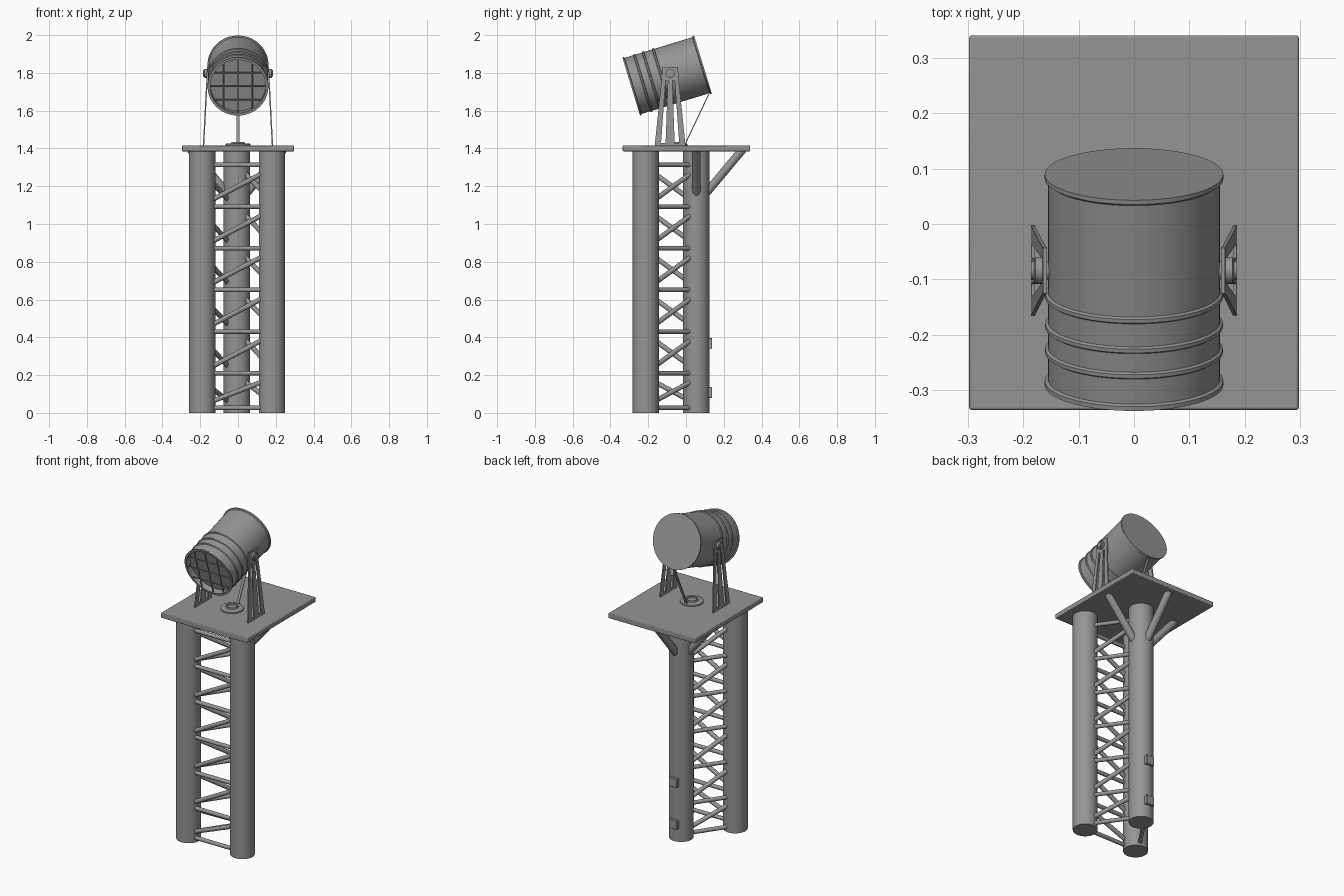
import bpy, bmesh, math
from mathutils import Vector, Matrix

cube = bpy.data.objects.get("Cube")
if cube:
    bpy.data.objects.remove(cube, do_unlink=True)

steel = bpy.data.materials.new("grey_steel")
steel.use_nodes = True
steel.diffuse_color = (0.3, 0.3, 0.3, 1)
steel.node_tree.nodes["Principled BSDF"].inputs["Base Color"].default_value = (0.3, 0.3, 0.3, 1)


def finish(name, bm):
    bmesh.ops.recalc_face_normals(bm, faces=bm.faces)
    mesh = bpy.data.meshes.new(name)
    bm.to_mesh(mesh)
    bm.free()
    mesh.shade_smooth()
    mesh.set_sharp_from_angle(angle=math.radians(35))
    mesh.materials.append(steel)
    obj = bpy.data.objects.new(name, mesh)
    bpy.context.collection.objects.link(obj)
    return obj


def add_rod(bm, a, b, r, sides=16):
    a, b = Vector(a), Vector(b)
    turn = (b - a).to_track_quat('Z', 'Y').to_matrix().to_4x4()
    bmesh.ops.create_cone(bm, cap_ends=True, segments=sides, radius1=r, radius2=r,
                          depth=(b - a).length,
                          matrix=Matrix.Translation((a + b) / 2) @ turn)


def rods(name, ends, r, sides=16):
    bm = bmesh.new()
    for a, b in ends:
        add_rod(bm, a, b, r, sides)
    return finish(name, bm)


def box(name, low, high, bevel=0):
    low, high = Vector(low), Vector(high)
    bm = bmesh.new()
    bmesh.ops.create_cube(bm, size=1, matrix=Matrix.Translation((low + high) / 2)
                          @ Matrix.Diagonal((*(high - low), 1)))
    obj = finish(name, bm)
    if bevel:
        mod = obj.modifiers.new("soft_edges", 'BEVEL')
        mod.width, mod.segments = bevel, 2
    return obj


def lathe(name, profile, matrix, sides=64):
    # Revolve (radius, height) points about the local z axis
    bm = bmesh.new()
    verts = [bm.verts.new((r, 0, h)) for r, h in profile]
    edges = [bm.edges.new(pair) for pair in zip(verts, verts[1:])]
    bmesh.ops.spin(bm, geom=verts + edges, axis=(0, 0, 1), cent=(0, 0, 0),
                   angle=math.tau, steps=sides)
    bmesh.ops.remove_doubles(bm, verts=bm.verts, dist=1e-5)
    bmesh.ops.transform(bm, matrix=matrix, verts=bm.verts)
    return finish(name, bm)


# Tower columns
deck_low, deck_top = 1.385, 1.415
feet = {"right_column": Vector((-0.19, -0.213, 0)),
        "left_column": Vector((0.18, -0.213, 0)),
        "rear_column": Vector((-0.006, 0.055, 0))}
for name, foot in feet.items():
    rods(name, [(foot, foot + Vector((0, 0, deck_low)))], 0.07, 48)

# Lattice between neighbouring columns
levels = [0.026] + [0.21 + 0.2205 * i for i in range(6)]
corners = list(feet.values())
centre = sum(corners, Vector()) / 3
for i, side in enumerate(("front", "left", "right")):
    a, b = corners[i], corners[(i + 1) % 3]
    out = ((a + b) / 2 - centre).normalized() * 0.02
    a, b = a.lerp(b, 0.14) + out, b.lerp(a, 0.14) + out
    up = Vector((0, 0, 1))
    rods(side + "_rungs", [(a + up * z, b + up * z) for z in levels], 0.012)
    rods(side + "_diagonals", [(a + up * (z + 0.035), b + up * (top - 0.045))
                               for z, top in zip(levels, levels[1:])], 0.013)

# Deck and the braces under it
box("deck", (-0.297, -0.335, deck_low), (0.297, 0.34, deck_top), 0.004)
rear = feet["rear_column"]
for name, way in (("left", (1, 0, 0)), ("right", (-1, 0, 0)), ("rear", (0, 1, 0))):
    way = Vector(way)
    rods(name + "_brace", [(rear + way * 0.04 + Vector((0, 0, 1.15)),
                            rear + way * 0.245 + Vector((0, 0, deck_low + 0.01)))], 0.022, 24)

# Junction boxes on the rear column
for name, z in (("lower_box", 0.08), ("upper_box", 0.34)):
    box(name, (-0.034, 0.11, z), (0.022, 0.138, z + 0.056), 0.003)

# Lamp drum: local z runs from the front opening to the back cap
tilt = math.atan2(0.116, 0.38)
drum = Matrix.Translation((0, -0.29, 1.728)) @ Matrix.Rotation(tilt - math.pi / 2, 4, 'X')
length, body, rib = 0.397, 0.155, 0.161
profile = [(0, 0.035), (0.147, 0.035), (0.147, 0), (rib, 0), (rib, 0.008), (body, 0.011)]
for h in (0.058, 0.106, 0.162):
    profile += [(body, h), (rib - 0.001, h + 0.003), (rib - 0.001, h + 0.01), (body, h + 0.013)]
profile += [(body, length - 0.012), (rib, length - 0.008), (rib, length), (0, length)]
lathe("lamp_drum", profile, drum)

# Grille over the lens
ends = []
for s in (-0.075, 0, 0.075):
    half = math.sqrt(0.15 ** 2 - s * s)
    ends += [(drum @ Vector((s, -half, 0.006)), drum @ Vector((s, half, 0.006))),
             (drum @ Vector((-half, s, 0.006)), drum @ Vector((half, s, 0.006)))]
rods("lens_grille", ends, 0.0035, 8)


# Slotted side brackets, leaning in towards the drum
def bracket(name, sign):
    bm = bmesh.new()
    z0, z1, z2, z3 = deck_top, 1.43, 1.76, 1.83

    def plate(low, high, za, zb):
        ring = [(low[0], za), (low[1], za), (high[1], zb), (high[0], zb)]
        lean = lambda z: 0.186 - 0.022 * (z - z0) / (z3 - z0)
        inner, outer = ([bm.verts.new((sign * (lean(z) - t), y, z)) for y, z in ring]
                        for t in (0.007, 0))
        bm.faces.new(inner)
        bm.faces.new(outer)
        for i in range(4):
            j = (i + 1) % 4
            bm.faces.new((inner[i], inner[j], outer[j], outer[i]))

    plate((-0.165, -0.003), (-0.164, -0.004), z0, z1)
    plate((-0.13, -0.038), (-0.125, -0.043), z2, z3)
    for low, high in (((-0.164, -0.132), (-0.13, -0.108)), ((-0.108, -0.06), (-0.096, -0.072)),
                      ((-0.036, -0.004), (-0.06, -0.038))):
        plate(low, high, z1, z2)
    finish(name, bm)


for name, sign in (("left", 1), ("right", -1)):
    bracket(name + "_bracket", sign)
    turn = Matrix.Translation((0, -0.084, 1.797)) @ Matrix.Rotation(sign * math.pi / 2, 4, 'Y')
    lathe(name + "_pivot_bolt", [(0, 0.148), (0.016, 0.148), (0.016, 0.165), (0.024, 0.165),
                                 (0.024, 0.178), (0.017, 0.18), (0.017, 0.186), (0, 0.186)],
          turn, 24)

# Cable gland on the deck and the flat strip up to the drum
lathe("deck_gland", [(0, 0), (0.066, 0), (0.066, 0.008), (0.06, 0.012), (0.036, 0.012),
                     (0.034, 0.019), (0.028, 0.019), (0.026, 0.012), (0, 0.012)],
      Matrix.Translation((0, -0.058, deck_top)), 48)
strip = box("tilt_strip", (-0.008, -0.0025, 0), (0.008, 0.0025, 0.3))
strip.location = (0, -0.008, deck_top)
strip.rotation_euler.x = -math.atan2(0.125, 0.265)
